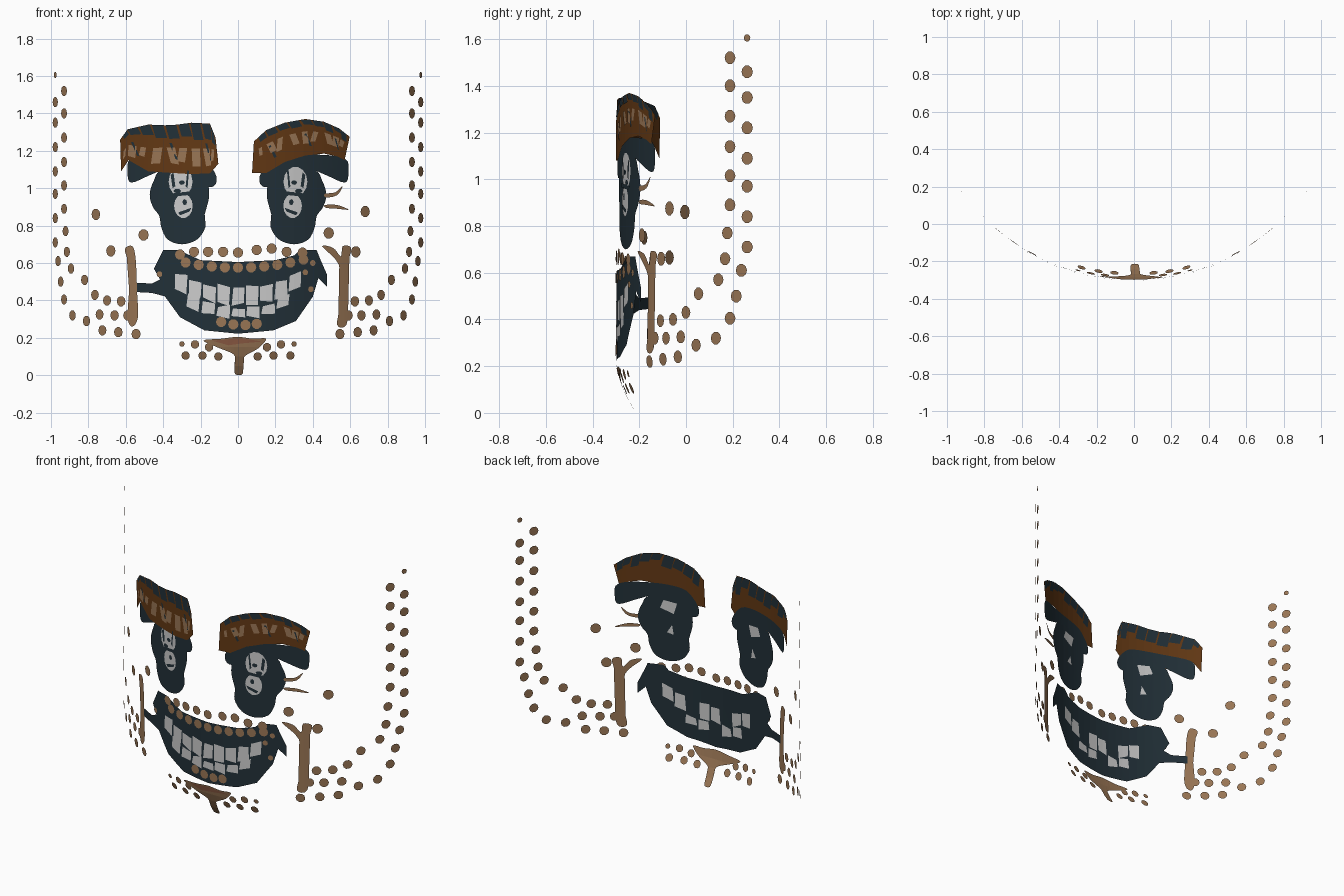
import bpy, bmesh, math, random
from mathutils import Vector

if "Cube" in bpy.data.objects:
    bpy.data.objects.remove(bpy.data.objects["Cube"])

random.seed(4)
R, CY = 1.133, 0.835


def material(name, rgb):
    m = bpy.data.materials.new(name)
    m.diffuse_color = (*rgb, 1)
    m.use_nodes = True
    m.node_tree.nodes["Principled BSDF"].inputs["Base Color"].default_value = m.diffuse_color
    return m


DARK = material("dark_slate", (.016, .030, .040))
BROWN = material("brown", (.125, .040, .007))
TAN = material("tan", (.32, .18, .09))
RUST = material("rust", (.28, .11, .06))


def depth(x, z):
    # curved wall: cylinder arc, tucking back under the chin
    return CY - math.sqrt(R * R - min(abs(x), 1.0) ** 2) + 1.4 * max(0, .25 - z) ** 2


def sheet(name, polys, mat=None, layer=0):
    """Flat front-view outlines, sliced into strips and wrapped on the curved wall."""
    bm = bmesh.new()
    for p in polys:
        bm.faces.new([bm.verts.new((x, 0, z)) for x, z in p])
    bmesh.ops.triangulate(bm, faces=bm.faces[:])
    cuts = [((i * .05, 0, 0), (1, 0, 0)) for i in range(-19, 20)]
    cuts += [((0, 0, i * .05), (0, 0, 1)) for i in range(1, 5)]
    for co, no in cuts:
        bmesh.ops.bisect_plane(bm, geom=bm.verts[:] + bm.edges[:] + bm.faces[:],
                               dist=1e-5, plane_co=co, plane_no=no)
    for v in bm.verts:
        v.co.y = depth(v.co.x, v.co.z) - .002 * layer
    bm.normal_update()
    bmesh.ops.reverse_faces(bm, faces=[f for f in bm.faces if f.normal.y > 0])
    me = bpy.data.meshes.new(name)
    bm.to_mesh(me)
    bm.free()
    ob = bpy.data.objects.new(name, me)
    bpy.context.collection.objects.link(ob)
    if mat:
        me.materials.append(mat)


def smooth(pts, n=4):
    """Closed Catmull-Rom outline through a few points."""
    out, k = [], len(pts)
    for i in range(k):
        a, b, c, d = (Vector(pts[(i + j) % k]) for j in (-1, 0, 1, 2))
        for s in range(n):
            t = s / n
            out.append(tuple(.5 * (2 * b + (c - a) * t + (2 * a - 5 * b + 4 * c - d) * t * t
                                   + (3 * b - a - 3 * c + d) * t ** 3)))
    return out


def ellipse(x, z, rx, rz, n=14):
    return [(x + rx * math.cos(2 * math.pi * i / n), z + rz * math.sin(2 * math.pi * i / n))
            for i in range(n)]


def dot(x, z, r=.028):
    return ellipse(x, z, r * math.sqrt(R * R - x * x) / R, r, 10)


def mirror(p):
    return [(-x, z) for x, z in p]


def both(polys):
    return polys + [mirror(p) for p in polys]


# eyes: dark two-lobed patches with lids
eye = smooth([(-.40, 1.10), (-.45, 1.04), (-.472, .965), (-.455, .90), (-.42, .85), (-.41, .79),
              (-.375, .725), (-.30, .70), (-.22, .725), (-.175, .79), (-.178, .86), (-.155, .95),
              (-.16, 1.03), (-.18, 1.12)])
sheet("eyes", both([eye]), DARK)
lid = smooth([(-.59, 1.08), (-.57, 1.03), (-.47, 1.07), (-.38, 1.10), (-.24, 1.08), (-.17, 1.01),
              (-.125, 1.015), (-.115, 1.06), (-.15, 1.12), (-.22, 1.17), (-.40, 1.18), (-.57, 1.16)])
sheet("eyelids", both([lid]), DARK, .5)
sheet("eye_whites", both([ellipse(-.307, 1.035, .064, .08), ellipse(-.292, .905, .05, .065)]), None, 1)
sheet("eye_whites_back", both([[(-.35, 1.03), (-.27, 1.0), (-.25, 1.07), (-.33, 1.08)],
                               [(-.31, .88), (-.27, .87), (-.28, .93)]]), None, -1)
sheet("pupils", both([ellipse(-.30, 1.03, .016, .012, 8), ellipse(-.325, .985, .02, .012, 8),
                      [(-.37, .97), (-.24, .985), (-.245, .965), (-.35, .955)],
                      [(-.36, 1.07), (-.345, 1.085), (-.335, 1.01), (-.35, 1.0)],
                      [(-.27, 1.10), (-.262, 1.09), (-.27, 1.0), (-.28, 1.01)],
                      [(-.32, .87), (-.25, .895), (-.26, .875), (-.31, .855)],
                      ellipse(-.285, .925, .012, .016, 8)]), DARK, 2)

# eyelashes on one side only
sheet("eyelashes", [smooth([(.465, .97), (.52, .978), (.56, 1.012), (.53, .963), (.47, .95)]),
                    smooth([(.465, .91), (.53, .91), (.592, .885), (.53, .89), (.47, .895)])], TAN, 1)


# eyebrows: brown ribbons with dark hair and tan streaks
def at(row, u):
    f = u * (len(row) - 1)
    i = min(int(f), len(row) - 2)
    return Vector(row[i]).lerp(Vector(row[i + 1]), f - i)


def patch(brow, u0, u1, v0, v1, skew=.03):
    top, bot = brow
    uv = [(u0, v0), (u1, v0), (u1 + skew, v1), (u0 + skew, v1)]
    return [tuple(at(top, min(max(u, 0), 1)).lerp(at(bot, min(max(u, 0), 1)), v)) for u, v in uv]


brows = {
    "left": ([(-.63, 1.26), (-.59, 1.315), (-.48, 1.34), (-.36, 1.335), (-.25, 1.35), (-.15, 1.345), (-.12, 1.27)],
             [(-.625, 1.09), (-.585, 1.15), (-.48, 1.09), (-.36, 1.10), (-.25, 1.075), (-.15, 1.08), (-.105, 1.13)]),
    "right": ([(.085, 1.25), (.15, 1.31), (.25, 1.35), (.36, 1.37), (.46, 1.355), (.54, 1.32), (.597, 1.275)],
              [(.075, 1.08), (.15, 1.08), (.25, 1.14), (.36, 1.175), (.46, 1.185), (.53, 1.17), (.57, 1.15)])}
for side, brow in brows.items():
    sheet(side + "_eyebrow", [brow[0] + brow[1][::-1]], BROWN, 2)
    hair, streaks, back = [], [], []
    for i in range(9):
        u = .06 + i * .1
        deep = random.uniform(.25, .42) if (side == "left" and u > .45) else random.uniform(.12, .3)
        hair.append(patch(brow, u, u + .085, 0, deep))
        back.append(patch(brow, u, u + .09, 0, random.uniform(.2, .45)))
        low = .5 if side == "left" else .33
        streaks.append(patch(brow, u + .01, u + random.uniform(.05, .085), low,
                             low + random.uniform(.2, .38), random.uniform(-.03, .04)))
        if i % 3 == 1:
            hair.append(patch(brow, u + .03, u + .05, .4, .75, .05))
    sheet(side + "_eyebrow_hair", hair, DARK, 3)
    sheet(side + "_eyebrow_hair_back", back, DARK, 1)
    sheet(side + "_eyebrow_streaks", streaks, TAN, 3)

# mouth with a bar to the cheek
mouth = [(-.40, .67), (-.32, .67), (-.31, .645), (-.2, .615), (0, .605), (.2, .615), (.3, .64), (.33, .67),
         (.42, .67), (.44, .62), (.475, .54), (.475, .475), (.43, .52), (.40, .42), (.31, .29), (.19, .24),
         (0, .222), (-.18, .24), (-.31, .31), (-.39, .42), (-.41, .5), (-.45, .57), (-.43, .61), (-.38, .62)]
sheet("mouth", [mouth], DARK)
sheet("mouth_bar", [[(-.55, .445), (-.55, .495), (-.46, .49), (-.40, .52), (-.385, .42), (-.46, .44)]], DARK, -.3)

# two curved rows of uneven teeth
teeth, teeth_back = [], []
for count, z0, bend, h, w in ((9, .425, .75, .09, .076), (7, .335, .9, .06, .08)):
    for i in range(count):
        x = (i - (count - 1) / 2) * w
        z = z0 + bend * x * x
        j = [random.uniform(-.012, .012) for _ in range(6)]
        s = 1.2 * x * w / 2
        quad = [(x - w * .45, z - h / 2 + j[0] - s), (x + w * .42 + j[1] / 2, z - h / 2 + j[2] + s),
                (x + w * .45, z + h / 2 + j[3] + s), (x - w * .4 + j[4] / 2, z + h / 2 + j[5] - s)]
        teeth.append(quad)
        if i % 3:
            teeth_back.append(quad)
sheet("teeth", teeth, None, 1)
sheet("teeth_back", teeth_back, None, -1)

# moustache and lip dots
row = [(-.31, .645), (-.235, .66), (-.16, .66), (-.08, .66), (0, .655), (.1, .67), (.18, .677), (.26, .66),
       (.345, .655)]
row += [(i * .07, .575 + .35 * (i * .07) ** 2) for i in range(-4, 6)]
row += [(-.09, .285), (-.025, .272), (.04, .268), (.10, .275)]
sheet("lip_dots", [dot(x, z) for x, z in row]
      + [dot(x, z, .016) for x, z in ((-.42, .54), (.36, .55), (.39, .46), (.40, .60))], TAN, 2)

# chin tuft and chin dots
tuft = smooth([(-.185, .185), (-.09, .195), (0, .205), (.08, .195), (.15, .195), (.11, .145), (.035, .10),
               (.025, .05), (.024, .006), (-.015, .006), (-.018, .06), (-.022, .11), (-.10, .145)])
sheet("chin_tuft", [tuft], TAN, 1)
sheet("chin_tuft_tip", [[(-.14, .185), (-.05, .16), (.02, .17), (.13, .18), (.07, .19), (0, .198), (-.07, .19)]],
      RUST, 2)
sheet("chin_dots", both([dot(x, z, .023) for x, z in ((.28, .105), (.19, .105), (.105, .10), (.23, .165),
                                                     (.155, .15))] + [dot(.30, .167, .015)]), TAN)

# sideburns
sheet("left_sideburn", [smooth([(-.605, .675), (-.565, .69), (-.547, .62), (-.54, .45), (-.535, .31), (-.565, .26),
                                (-.59, .31), (-.58, .5), (-.59, .61)])], TAN, 1)
sheet("right_sideburn", [smooth([(.45, .69), (.51, .68), (.55, .635), (.56, .69), (.605, .68), (.592, .6),
                                 (.59, .4), (.58, .27), (.53, .27), (.55, .4), (.55, .55), (.52, .62)])], TAN, 1)

# beard dots: double column up each side, rows along the jaw
beard = [(.977, z) for z in (1.46, 1.35, 1.22, 1.09, .97, .84, .71)]
beard += [(.93, z) for z in (1.52, 1.40, 1.27, 1.14, 1.015, .89)]
beard += [(.962, .61), (.948, .50), (.93, .405), (.922, .77), (.915, .66), (.893, .57), (.82, .51), (.765, .43),
          (.70, .40), (.625, .395), (.885, .32), (.81, .29), (.74, .325), (.66, .32), (.59, .32),
          (.725, .24), (.64, .23), (.545, .22)]
sheet("beard_dots", both([dot(x, z) for x, z in beard] + [dot(.977, 1.605, .016)]), TAN)

# cheek freckles
sheet("cheek_dots", [dot(x, z, .031) for x, z in ((-.76, .86), (-.505, .75), (-.68, .665), (.68, .875),
                                                  (.485, .76), (.63, .66))], TAN)
